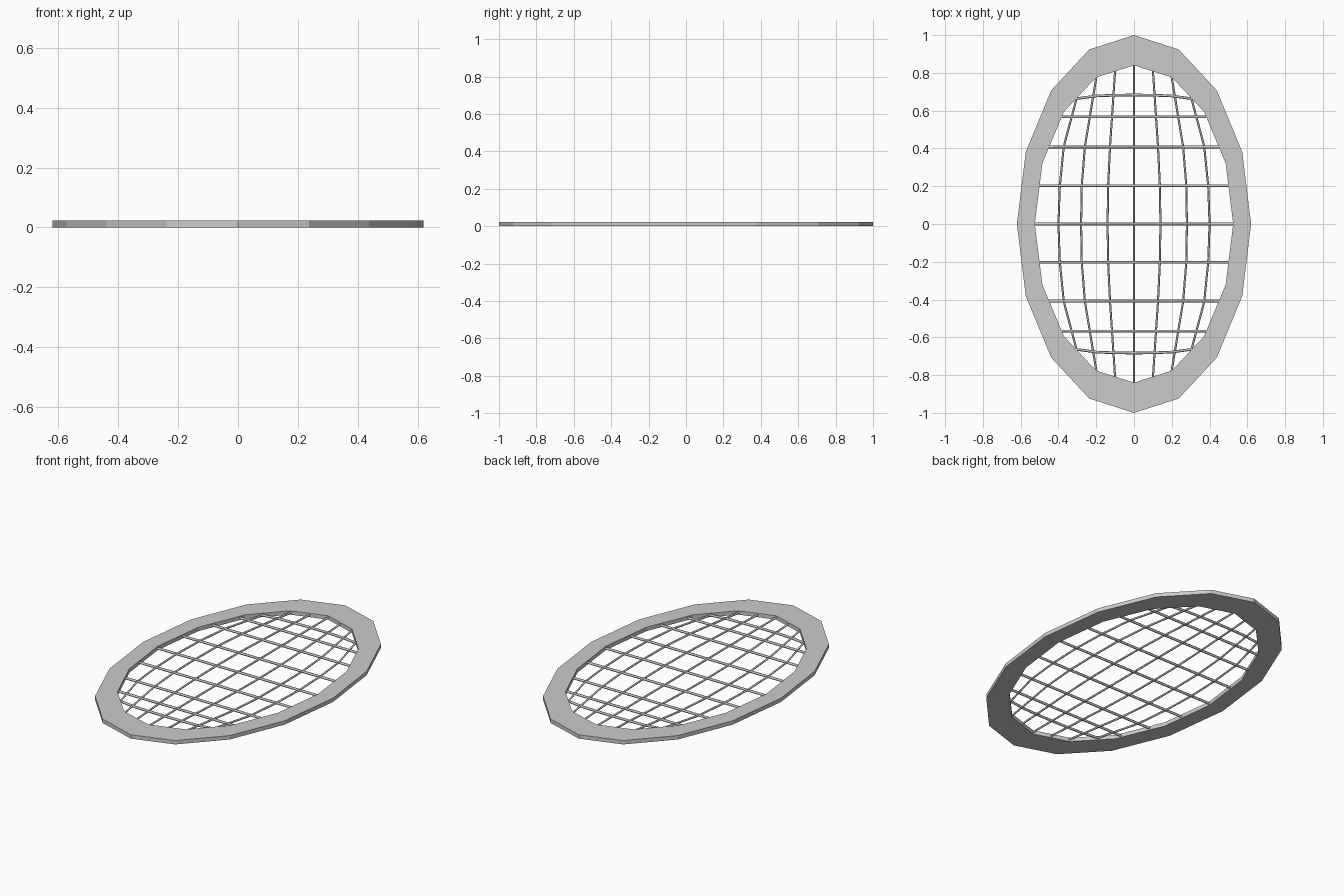
import bpy, bmesh, math

if "Cube" in bpy.data.objects:
    bpy.data.objects.remove(bpy.data.objects["Cube"])

H = 0.023      # frame thickness
SIDES = 16


def make_frame():
    # flat oval hoop with 16 straight segments
    bm = bmesh.new()
    loops = []
    for rx, ry, z in [(0.62, 1, 0), (0.62, 1, H), (0.525, 0.84, H), (0.525, 0.84, 0)]:
        loops.append([bm.verts.new((rx * math.cos(a), ry * math.sin(a), z))
                      for a in (2 * math.pi * i / SIDES for i in range(SIDES))])
    for k in range(4):
        a, b = loops[k], loops[(k + 1) % 4]
        for i in range(SIDES):
            j = (i + 1) % SIDES
            bm.faces.new((a[i], a[j], b[j], b[i]))
    bmesh.ops.recalc_face_normals(bm, faces=bm.faces)
    me = bpy.data.meshes.new("oval_frame")
    bm.to_mesh(me)
    bm.free()
    bpy.context.collection.objects.link(bpy.data.objects.new("oval_frame", me))


def make_strings(name, paths, radius, z):
    # thin round strings along straight-segment paths
    cu = bpy.data.curves.new(name, 'CURVE')
    cu.dimensions = '3D'
    cu.bevel_depth = radius
    cu.bevel_resolution = 1
    cu.use_fill_caps = True
    for pts in paths:
        sp = cu.splines.new('POLY')
        sp.points.add(len(pts) - 1)
        for p, (x, y) in zip(sp.points, pts):
            p.co = (x, y, z, 1)
    ob = bpy.data.objects.new(name, cu)
    bpy.context.collection.objects.link(ob)
    bpy.ops.object.select_all(action='DESELECT')
    ob.select_set(True)
    bpy.context.view_layer.objects.active = ob
    bpy.ops.object.convert(target='MESH')


make_frame()

# lengthwise strings, bowing outwards at the middle
long_paths = [[(0, -0.85), (0, 0.85)]]
for mid, x2, x4, xe, ye in [(0.14, 0.137, 0.127, 0.10, 0.815),
                            (0.28, 0.277, 0.26, 0.198, 0.785),
                            (0.40, 0.393, 0.372, 0.30, 0.68)]:
    half = [(mid, 0), (x2, 0.2), (x4, 0.41), (xe, ye)]
    full = [(x, -y) for x, y in reversed(half[1:])] + half
    for s in (-1, 1):
        long_paths.append([(s * x, y) for x, y in full])
make_strings("lengthwise_strings", long_paths, 0.0055, H / 2)

# crosswise strings, the outermost pair drooping at the ends
cross_paths = [[(-0.53, 0), (0.53, 0)]]
for s in (-1, 1):
    for y, x in [(0.203, 0.512), (0.408, 0.457), (0.567, 0.39)]:
        cross_paths.append([(-x, s * y), (x, s * y)])
    half = [(0.0, 0.683), (0.1, 0.682), (0.2, 0.678), (0.31, 0.663)]
    full = [(-x, y) for x, y in reversed(half[1:])] + half
    cross_paths.append([(x, s * y) for x, y in full])
make_strings("crosswise_strings", cross_paths, 0.007, H / 2)
